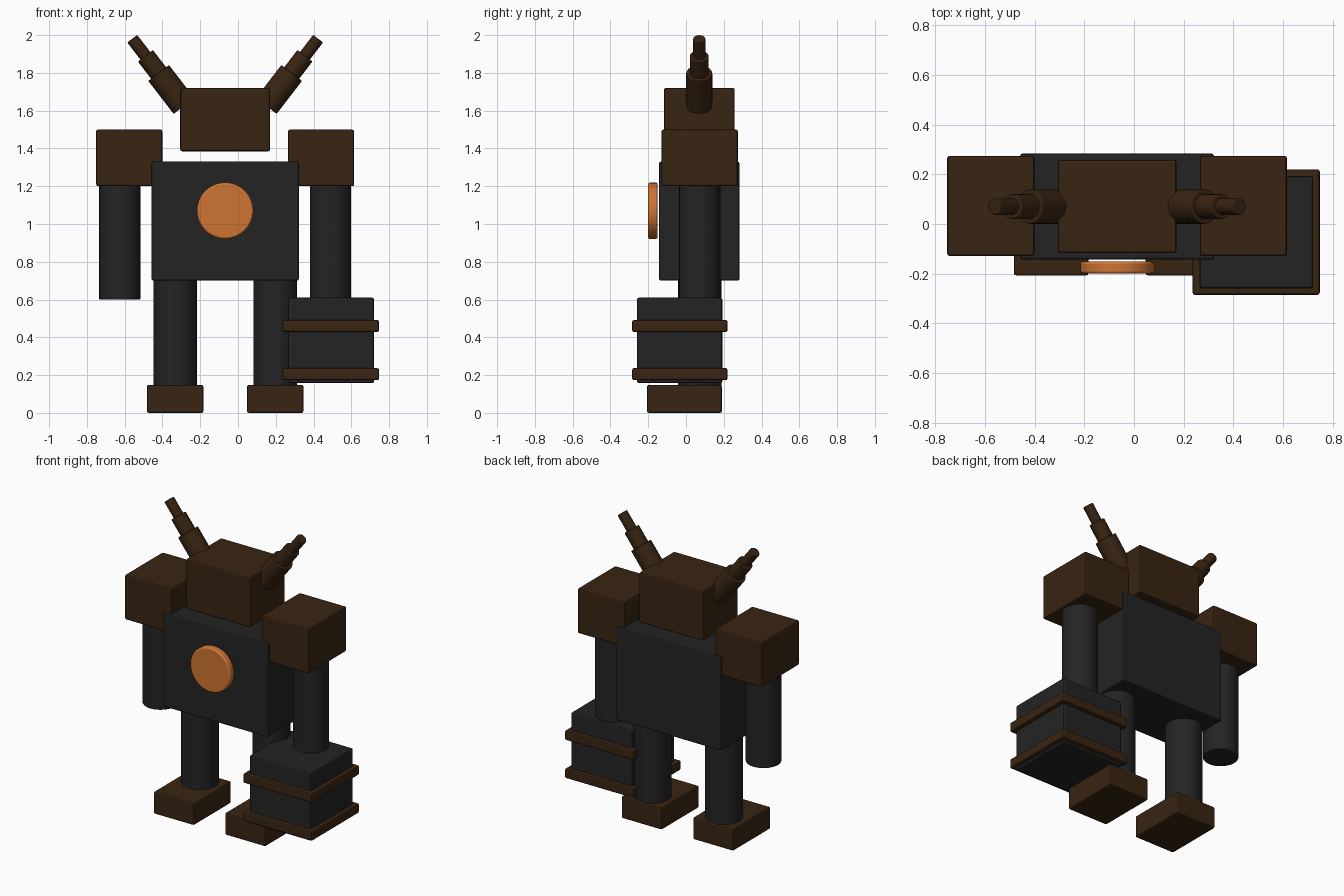
import bpy
import math
from mathutils import Vector

if "Cube" in bpy.data.objects:
    bpy.data.objects.remove(bpy.data.objects["Cube"])

CX, CY = -0.068, 0.073   # body symmetry axis


def material(name, rgb):
    m = bpy.data.materials.new(name)
    m.diffuse_color = (*rgb, 1)
    m.use_nodes = True
    m.node_tree.nodes["Principled BSDF"].inputs["Base Color"].default_value = m.diffuse_color
    return m


BROWN = material("dark brown", (0.040, 0.018, 0.006))
BLACK = material("charcoal", (0.0175, 0.0175, 0.0175))
ORANGE = material("copper orange", (0.62, 0.175, 0.032))


def finish(ob, name, mat, bevel):
    ob.name = name
    ob.data.materials.append(mat)
    bpy.ops.object.transform_apply(location=False, rotation=False, scale=True)
    b = ob.modifiers.new("edge", 'BEVEL')
    b.width = bevel
    b.segments = 2
    b.limit_method = 'ANGLE'
    b.angle_limit = math.radians(40)
    return ob


def box(name, x, y, z, mat, bevel=0.01):
    """Box from (min, max) ranges."""
    bpy.ops.mesh.primitive_cube_add(size=1, location=[sum(r) / 2 for r in (x, y, z)])
    ob = bpy.context.object
    ob.scale = [r[1] - r[0] for r in (x, y, z)]
    return finish(ob, name, mat, bevel)


def rod(name, a, b, r, mat, bevel=0.005, sides=32):
    """Cylinder between two points."""
    a, b = Vector(a), Vector(b)
    bpy.ops.mesh.primitive_cylinder_add(vertices=sides, radius=r, depth=(b - a).length,
                                        location=(a + b) / 2)
    ob = bpy.context.object
    ob.rotation_euler = (b - a).to_track_quat('Z', 'Y').to_euler()
    finish(ob, name, mat, bevel)
    bpy.ops.object.shade_smooth_by_angle(angle=math.radians(30))
    return ob


# Torso, head and chest disc
box("torso", (CX - 0.39, CX + 0.39), (-0.143, 0.283), (0.70, 1.33), BLACK)
box("head", (CX - 0.238, CX + 0.238), (-0.117, 0.258), (1.385, 1.72), BROWN)
rod("chest_disc", (CX, -0.15, 1.07), (CX, -0.20, 1.07), 0.15, ORANGE, 0.01)

for side, s in (("right", -1), ("left", 1)):
    # Shoulder and arm
    x = CX + s * 0.508
    box(side + "_shoulder", (x - 0.175, x + 0.175), (-0.129, 0.274), (1.20, 1.50), BROWN)
    x = CX + s * 0.558
    rod(side + "_arm", (x, CY, 0.60), (x, CY, 1.22), 0.109, BLACK)
    # Leg and foot
    x = CX + s * 0.265
    rod(side + "_leg", (x, CY, 0.13), (x, CY, 0.71), 0.115, BLACK)
    box(side + "_foot", (x - 0.15, x + 0.15), (-0.207, 0.19), (0, 0.148), BROWN)
    # Stepped antenna
    start = Vector((CX + s * 0.218, CY - 0.003, 1.625))
    end = Vector((CX + s * 0.492, CY - 0.003, 1.981))
    for i, (t0, t1, r) in enumerate(((0, 0.49, 0.069), (0.45, 0.745, 0.05), (0.7, 1, 0.033))):
        rod(f"{side}_antenna_{i + 1}", start.lerp(end, t0), start.lerp(end, t1), r, BROWN, 0.004)

# Block fist with two bands
box("fist_block", (0.264, 0.72), (-0.259, 0.192), (0.157, 0.61), BLACK)
for i, z in enumerate((0.205, 0.46)):
    box(f"fist_band_{i + 1}", (0.235, 0.747), (-0.285, 0.22), (z - 0.032, z + 0.032), BROWN)
